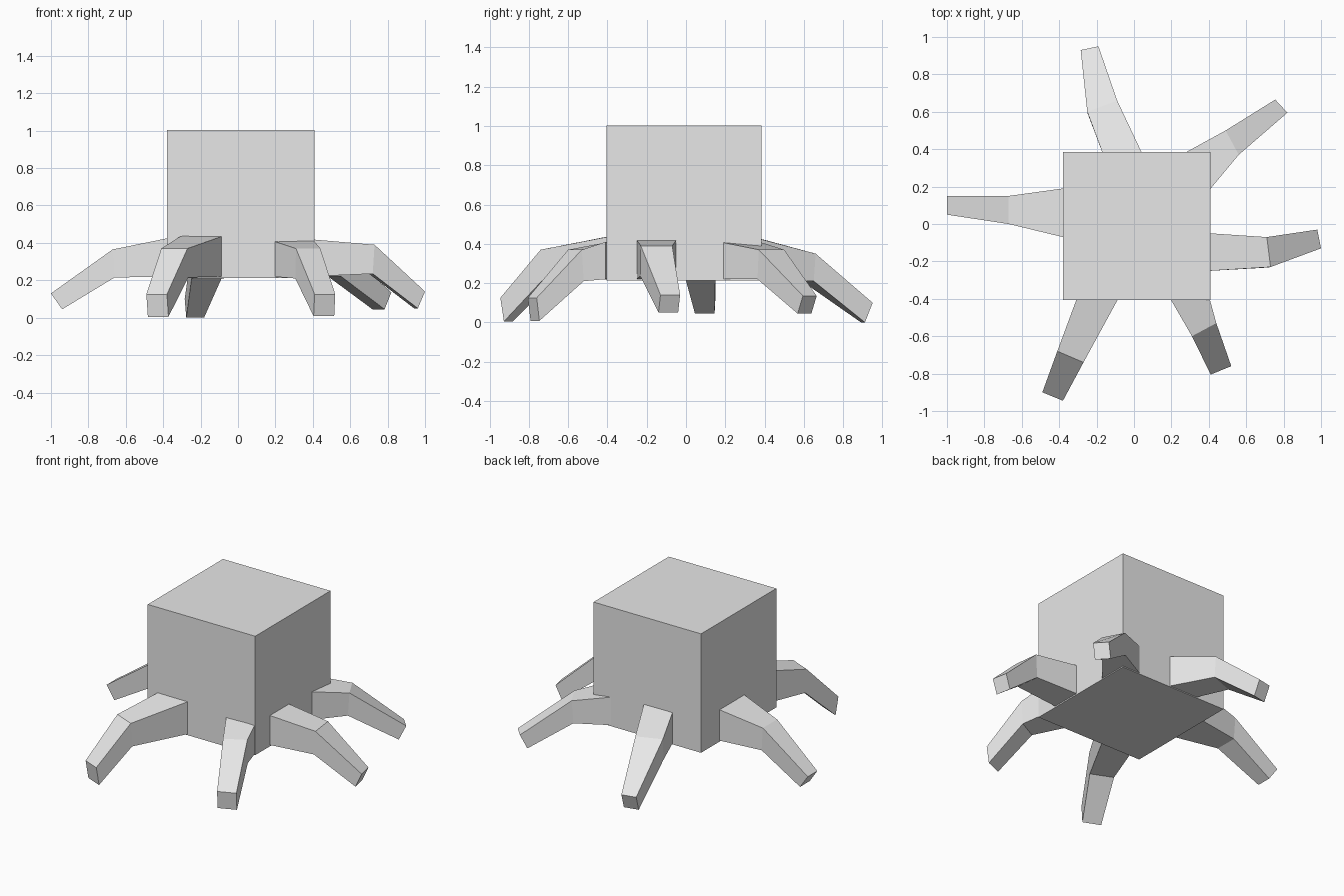
import bpy
import bmesh
from mathutils import Vector

if "Cube" in bpy.data.objects:
    bpy.data.objects.remove(bpy.data.objects["Cube"], do_unlink=True)

grey = bpy.data.materials.new("light_grey")
grey.use_nodes = True
grey.diffuse_color = (0.8, 0.8, 0.8, 1)
grey.node_tree.nodes["Principled BSDF"].inputs["Base Color"].default_value = (0.8, 0.8, 0.8, 1)


def finish(name, bm):
    bmesh.ops.recalc_face_normals(bm, faces=bm.faces)
    mesh = bpy.data.meshes.new(name)
    bm.to_mesh(mesh)
    bm.free()
    mesh.materials.append(grey)
    bpy.context.collection.objects.link(bpy.data.objects.new(name, mesh))


def make_leg(name, root, knee, foot, tops, bottoms, tuck):
    """Loft a four-sided bent leg; each station is a pair of plan points."""
    pairs = [[Vector(p) for p in pair] for pair in (root, knee, foot)]
    # sink the root a little into the body
    pairs[0] = [r + (r - k) * 0.1 for r, k in zip(pairs[0], pairs[1])]
    out = (sum(pairs[2], Vector((0, 0))) - sum(pairs[1], Vector((0, 0)))).normalized()
    bm = bmesh.new()
    rings = []
    for (a, b), top, bottom, t in zip(pairs, tops, bottoms, (0, 0.01, tuck)):
        low_a, low_b = a - out * t, b - out * t
        rings.append([bm.verts.new((*p, z)) for p, z in
                      ((a, top), (b, top), (low_b, bottom), (low_a, bottom))])
    for r, s in zip(rings, rings[1:]):
        for i in range(4):
            j = (i + 1) % 4
            bm.faces.new((r[i], r[j], s[j], s[i]))
    bm.faces.new(rings[0])
    bm.faces.new(rings[-1])
    finish(name, bm)


# Body block
body = bmesh.new()
bmesh.ops.create_cube(body, size=0.79)
bmesh.ops.translate(body, verts=body.verts, vec=(0.015, -0.01, 0.608))
finish("body", body)

# Six bent legs
make_leg("right_leg", [(-.38, -.07), (-.38, .19)], [(-.67, 0), (-.67, .15)],
         [(-1, .05), (-1, .15)], (.43, .365, .13), (.22, .215, .045), .06)
make_leg("left_leg", [(.41, -.25), (.41, -.05)], [(.73, -.23), (.71, -.07)],
         [(1, -.13), (.98, -.03)], (.42, .39, .14), (.22, .235, .05), .04)
make_leg("front_right_leg", [(-.31, -.41), (-.09, -.41)], [(-.41, -.68), (-.27, -.74)],
         [(-.49, -.9), (-.38, -.945)], (.44, .37, .125), (.22, .215, .005), .02)
make_leg("front_left_leg", [(.2, -.41), (.41, -.42)], [(.31, -.6), (.44, -.53)],
         [(.41, -.805), (.52, -.76)], (.41, .37, .125), (.22, .21, .008), .015)
make_leg("back_right_leg", [(-.17, .385), (.04, .385)], [(-.25, .6), (-.09, .66)],
         [(-.285, .93), (-.19, .95)], (.43, .35, .1), (.22, .21, 0), .04)
make_leg("back_left_leg", [(.28, .385), (.41, .19)], [(.49, .5), (.56, .37)],
         [(.755, .665), (.82, .595)], (.41, .37, .135), (.22, .22, .045), .045)
